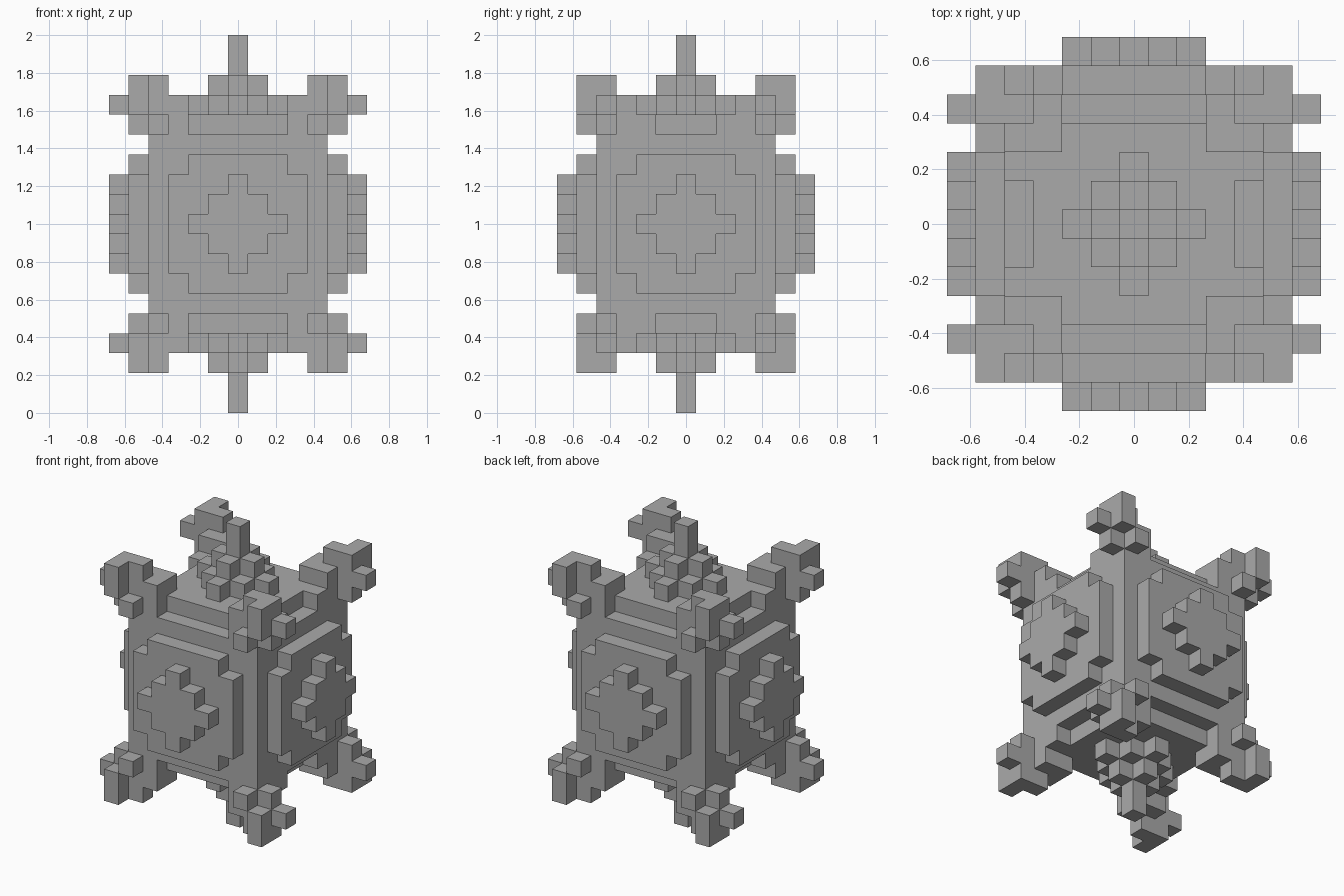
import bpy
import bmesh
from itertools import product
from mathutils import Vector

if "Cube" in bpy.data.objects:
    bpy.data.objects.remove(bpy.data.objects["Cube"], do_unlink=True)

UNIT = 2 / 19                     # edge of one block
CENTRE = Vector((0, 0, 1))

grey = bpy.data.materials.new("stone_grey")
grey.use_nodes = True
colour = (0.4, 0.4, 0.4, 1)
grey.diffuse_color = colour
grey.node_tree.nodes["Principled BSDF"].inputs["Base Color"].default_value = colour


def box(rx, ry, rz):
    """Block cells filling inclusive ranges on each axis."""
    return set(product(*(range(a, b + 1) for a, b in (rx, ry, rz))))


def mirror(cells, axes):
    """Reflect cells across the planes of the given axes."""
    out = set(cells)
    for axis in axes:
        out |= {tuple(-v if i == axis else v for i, v in enumerate(c)) for c in out}
    return out


def diamond(radius, level):
    """Stepped diamond of cells lying flat at one level."""
    r = range(-radius, radius + 1)
    return {(a, b, level) for a, b in product(r, r) if abs(a) + abs(b) <= radius}


def turn(cells, axis):
    """Turn cells pointing along z so they point along another axis."""
    order = {0: (2, 0, 1), 1: (0, 2, 1), 2: (0, 1, 2)}[axis]
    return {tuple(c[i] for i in order) for c in cells}


parts = {}

# Solid core
parts["body"] = box((-4, 4), (-4, 4), (-4, 4))

# Raised side panels with clipped corners, each with a diamond boss
panel = box((-3, 3), (-2, 2), (5, 5)) | box((-2, 2), (-3, 3), (5, 5))
for axis, name in ((0, "side"), (1, "front_and_back")):
    parts[name + "_panels"] = mirror(turn(panel, axis), [axis])
    parts[name + "_bosses"] = mirror(turn(diamond(2, 6), axis), [axis])

# Top and bottom plates with stepped spires
parts["cap_plates"] = mirror(box((-3, 3), (-3, 3), (5, 5)), [2])
spire = diamond(2, 6) | diamond(1, 7) | diamond(0, 8) | diamond(0, 9)
parts["spires"] = mirror(spire, [2])

# Eight corner horns
horn = box((3, 4), (3, 4), (5, 6))            # root
horn |= {(4, 2, 5), (4, 5, 5), (5, 4, 5)}     # braces
horn |= {(5, 4, 6), (5, 5, 6), (6, 4, 6)}     # outer knuckles
horn |= {(4, 4, 7), (5, 4, 7), (5, 5, 7)}     # tip
parts["corner_horns"] = mirror(horn, [0, 1, 2])

occupied = set().union(*parts.values())


def build(name, cells):
    """Make an object from the exposed faces of its cells."""
    bm = bmesh.new()
    for cell in sorted(cells):
        for axis, sign in product(range(3), (-1, 1)):
            normal = Vector([sign if i == axis else 0 for i in range(3)])
            near = tuple(int(c + n) for c, n in zip(cell, normal))
            if near in occupied:
                continue
            u = Vector([0.5 if i == (axis + 1) % 3 else 0 for i in range(3)])
            v = normal.cross(u)
            mid = Vector(cell) + normal * 0.5
            corners = (mid - u - v, mid + u - v, mid + u + v, mid - u + v)
            bm.faces.new([bm.verts.new(p * UNIT + CENTRE) for p in corners])
    bmesh.ops.remove_doubles(bm, verts=bm.verts, dist=UNIT / 100)
    mesh = bpy.data.meshes.new(name)
    bm.to_mesh(mesh)
    bm.free()
    mesh.materials.append(grey)
    bpy.context.collection.objects.link(bpy.data.objects.new(name, mesh))


for part, cells in parts.items():
    build(part, cells)
